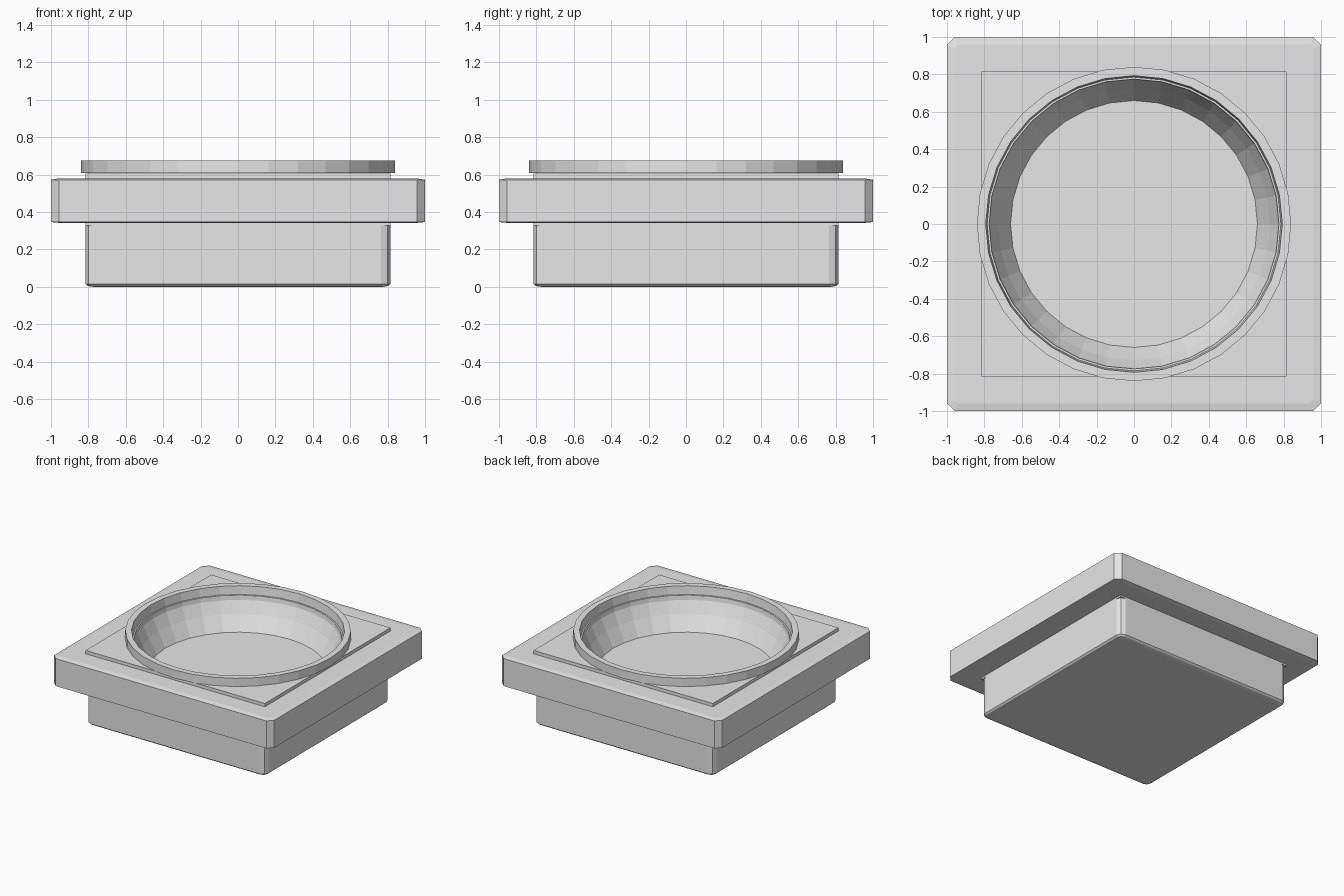
import bpy, bmesh, math

if "Cube" in bpy.data.objects:
    bpy.data.objects.remove(bpy.data.objects["Cube"])

grey = bpy.data.materials.new("plain_grey")
grey.diffuse_color = (0.8, 0.8, 0.8, 1)
grey.use_nodes = True
grey.node_tree.nodes["Principled BSDF"].inputs["Base Color"].default_value = grey.diffuse_color
SEG = 32


def loft(name, loops, cap=True):
    """Skin equal-sized loops; cap the ends, or join the last to the first."""
    bm = bmesh.new()
    rows = [[bm.verts.new(p) for p in loop] for loop in loops]
    n = len(rows[0])
    pairs = list(zip(rows, rows[1:]))
    if cap:
        bm.faces.new(rows[0])
        bm.faces.new(rows[-1])
    else:
        pairs.append((rows[-1], rows[0]))
    for a, b in pairs:
        for i in range(n):
            j = (i + 1) % n
            bm.faces.new((a[i], a[j], b[j], b[i]))
    bmesh.ops.recalc_face_normals(bm, faces=bm.faces)
    mesh = bpy.data.meshes.new(name)
    bm.to_mesh(mesh)
    bm.free()
    mesh.materials.append(grey)
    obj = bpy.data.objects.new(name, mesh)
    bpy.context.collection.objects.link(obj)
    return obj


def circle(r, z):
    angles = [2 * math.pi * i / SEG for i in range(SEG)]
    return [(r * math.cos(a), r * math.sin(a), z) for a in angles]


def square(h, z):
    """Square loop with as many points as a circle, corners included."""
    pts = []
    for x, y, _ in circle(1, 0):
        k = h / max(abs(x), abs(y))
        pts.append((x * k, y * k, z))
    return pts


def cut_square(h, c, z, steps=1):
    """Square loop whose corners are rounded by c in the given steps."""
    pts = []
    for q in range(4):
        for s in range(steps + 1):
            a = math.pi / 2 * (q + s / steps)
            sx = 1 if q in (0, 3) else -1
            sy = 1 if q in (0, 1) else -1
            pts.append((sx * (h - c) + c * math.cos(a),
                        sy * (h - c) + c * math.sin(a), z))
    return pts


# Lower block with rounded corners and a softened bottom edge
loft("lower_block", [cut_square(h, c, z, 2) for h, c, z in
     [(0.775, 0.01, 0.0), (0.802, 0.037, 0.004),
      (0.815, 0.05, 0.015), (0.815, 0.05, 0.328)]])

# Wide slab, a chamfered frame around the core
loft("wide_slab", [cut_square(h, c, z) for h, c, z in
     [(0.808, 0.002, 0.342), (0.96, 0.02, 0.342), (1.0, 0.042, 0.346),
      (1.0, 0.042, 0.572), (0.96, 0.02, 0.579), (0.808, 0.002, 0.579)]],
     cap=False)

# Square core, hollowed by a faceted bowl
loft("core_with_bowl", [
    square(0.815, 0.328), square(0.815, 0.606), circle(0.775, 0.606),
    circle(0.77, 0.57), circle(0.727, 0.475), circle(0.66, 0.355)])

# Raised rim around the bowl
loft("rim_ring", [circle(0.84, 0.607), circle(0.84, 0.675),
                  circle(0.793, 0.675), circle(0.785, 0.607)], cap=False)
